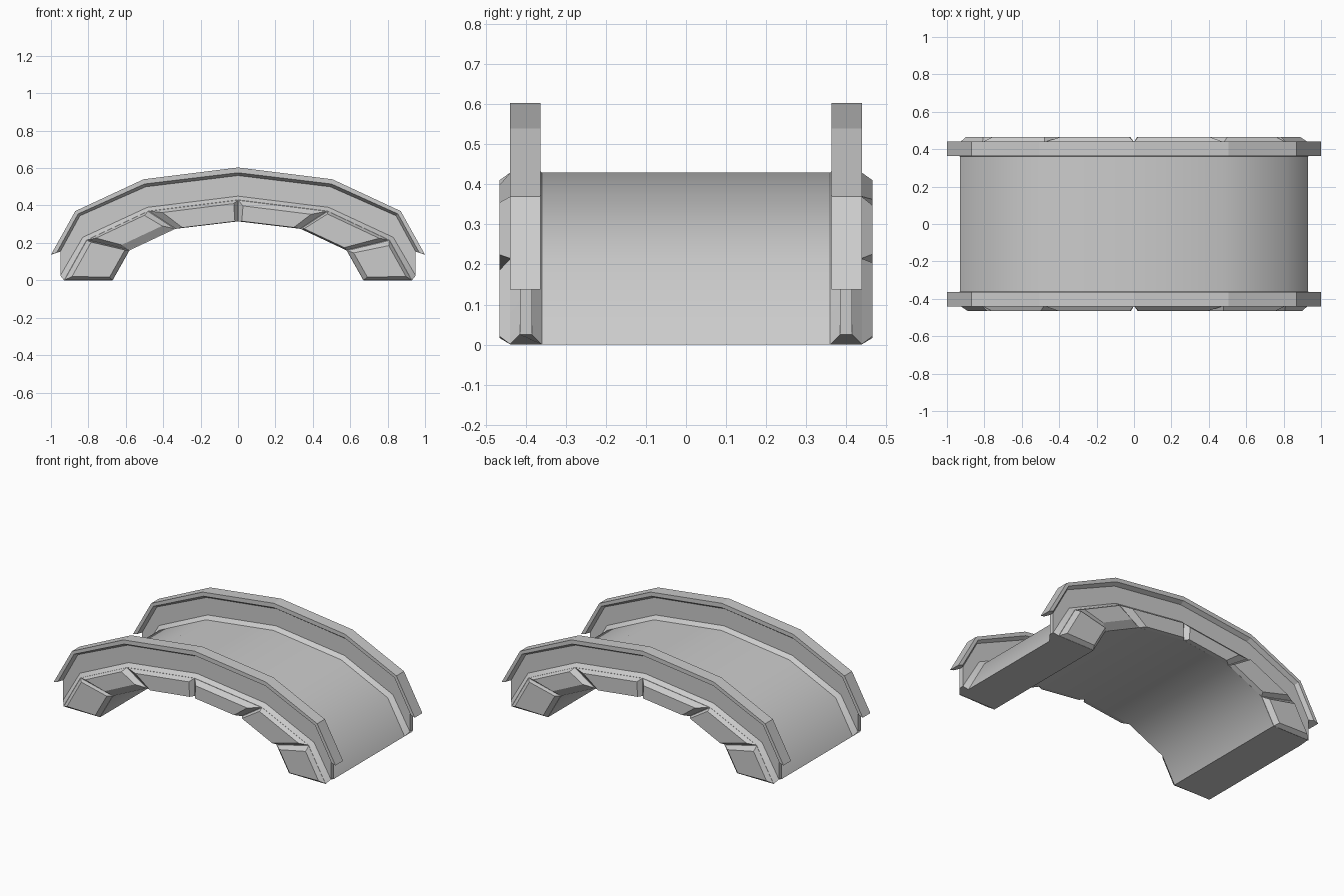
import bpy, bmesh, math

if "Cube" in bpy.data.objects:
    bpy.data.objects.remove(bpy.data.objects["Cube"])

# Half arch lines (x, z), crown to foot
CAP_TOP = [(0, .603), (.505, .54), (.87, .37), (1.0, .137)]
CAP_LOW = [(0, .575), (.5, .515), (.855, .355), (.97, .147)]
WALL_TOP = [(0, .56), (.493, .5), (.845, .345), (.95, .153)]
WALL_LOW = [(0, .45), (.485, .39), (.83, .23), (.95, .025)]
DECK_TOP = [(0, .43), (.48, .37), (.81, .215), (.93, 0)]
SOFFIT = [(0, .315), (.335, .275), (.58, .16), (.67, 0)]


def full(line):
    return [(-x, z) for x, z in reversed(line[1:])] + line


def make_object(name, bm, smooth=0):
    bmesh.ops.recalc_face_normals(bm, faces=bm.faces)
    mesh = bpy.data.meshes.new(name)
    bm.to_mesh(mesh)
    bm.free()
    ob = bpy.data.objects.new(name, mesh)
    bpy.context.collection.objects.link(ob)
    if smooth:
        bpy.ops.object.select_all(action='DESELECT')
        bpy.context.view_layer.objects.active = ob
        ob.select_set(True)
        bpy.ops.object.shade_smooth_by_angle(angle=math.radians(smooth))
    return ob


def sweep(name, section, smooth=0):
    """Section is a closed loop of (y, half arch line); skin it along the arch."""
    bm = bmesh.new()
    rows = [[bm.verts.new((x, y, z)) for x, z in full(line)] for y, line in section]
    for a, b in zip(rows, rows[1:] + rows[:1]):
        for i in range(len(a) - 1):
            bm.faces.new((a[i], a[i + 1], b[i + 1], b[i]))
    bm.faces.new([r[0] for r in rows])
    bm.faces.new([r[-1] for r in rows][::-1])
    return make_object(name, bm, smooth)


# Arched deck with raised, chamfered ridges where the walls stand
sweep("arch_deck", [(-.44, SOFFIT), (-.44, DECK_TOP), (-.415, WALL_LOW), (-.385, WALL_LOW),
                    (-.36, DECK_TOP), (.36, DECK_TOP), (.385, WALL_LOW), (.415, WALL_LOW),
                    (.44, DECK_TOP), (.44, SOFFIT)], smooth=36)

for side, label in ((-1, "front"), (1, "back")):
    # Thin parapet wall
    sweep(label + "_wall", [(side * .415, WALL_LOW), (side * .415, WALL_TOP),
                            (side * .385, WALL_TOP), (side * .385, WALL_LOW)])
    # Overhanging coping with bevelled underside
    sweep(label + "_coping", [(side * .415, WALL_TOP), (side * .44, CAP_LOW), (side * .44, CAP_TOP),
                              (side * .363, CAP_TOP), (side * .363, CAP_LOW), (side * .385, WALL_TOP)])

# Facing stones: insets per stone as (left, right, top, bottom) fractions
INSETS = [(.1, .02, .12, .1), (.1, .1, .08, .3), (.12, .05, .15, .02),
          (.06, .12, .25, .03), (.04, .1, .1, .06), (.12, .1, .08, .12)]
outer, inner = full(DECK_TOP), full(SOFFIT)


def facing_stones(name, side):
    bm = bmesh.new()
    for i, (l, r, t, b) in enumerate(INSETS):
        o0, o1, i0, i1 = outer[i], outer[i + 1], inner[i], inner[i + 1]

        def point(u, v, y):
            a = [o0[k] + (o1[k] - o0[k]) * u for k in (0, 1)]
            c = [i0[k] + (i1[k] - i0[k]) * u for k in (0, 1)]
            return bm.verts.new((side * -(a[0] + (c[0] - a[0]) * v), side * y,
                                 a[1] + (c[1] - a[1]) * v) if side > 0 else
                                (a[0] + (c[0] - a[0]) * v, side * y, a[1] + (c[1] - a[1]) * v))

        base = [point(u, v, .438) for u, v in ((0, 0), (1, 0), (1, 1), (0, 1))]
        face = [point(u, v, .466) for u, v in ((l, t), (1 - r, t), (1 - r, 1 - b), (l, 1 - b))]
        bm.faces.new(base)
        bm.faces.new(face)
        for k in range(4):
            j = (k + 1) % 4
            bm.faces.new((base[k], base[j], face[j], face[k]))
    return make_object(name, bm)


facing_stones("front_facing_stones", -1)
facing_stones("back_facing_stones", 1)
